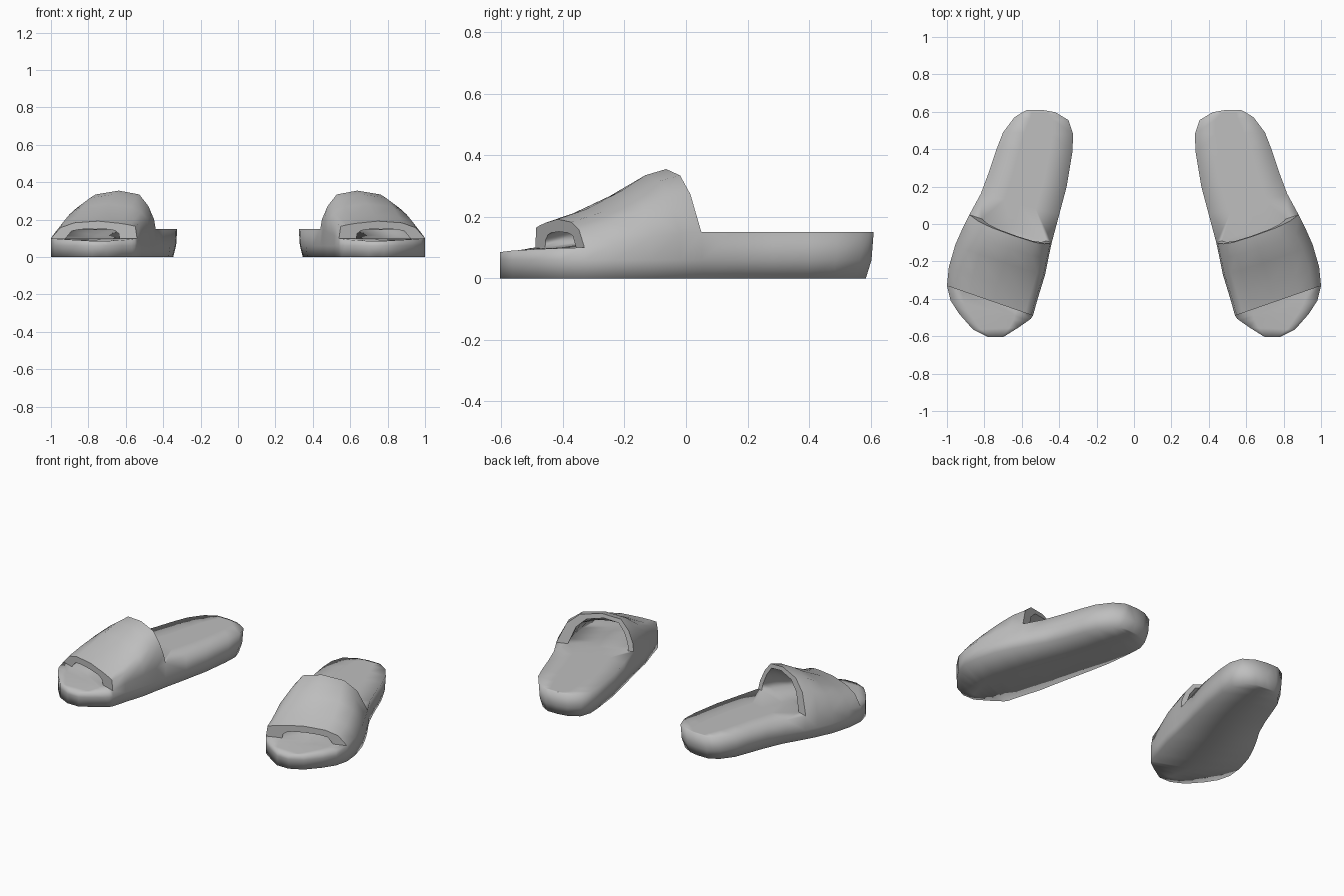
import bpy, bmesh
from mathutils import Vector

cube = bpy.data.objects.get("Cube")
if cube:
    bpy.data.objects.remove(cube, do_unlink=True)

grey = bpy.data.materials.new("plain_grey")
grey.use_nodes = True
grey.diffuse_color = (0.52, 0.52, 0.52, 1)
grey.node_tree.nodes["Principled BSDF"].inputs["Base Color"].default_value = (0.52, 0.52, 0.52, 1)

# Sole stations from toe to heel: inner x, y, outer x, y, footbed height
STATIONS = [
    (.70, -.605, .78, -.605, .085), (.62, -.555, .86, -.565, .09), (.57, -.52, .935, -.48, .095),
    (.552, -.507, .98, -.41, .098), (.54, -.49, 1.0, -.33, .10), (.515, -.40, .99, -.23, .115),
    (.475, -.27, .955, -.11, .135), (.455, -.17, .915, -.02, .147), (.44, -.10, .88, .05, .15),
    (.40, .05, .82, .16, .15), (.36, .20, .775, .28, .15), (.33, .38, .735, .40, .15),
    (.325, .48, .70, .49, .15), (.35, .555, .64, .57, .15), (.42, .597, .60, .595, .15),
    (.49, .61, .57, .61, .15)]
FIRST, LAST = 4, 8                               # stations covered by the strap
PEAK = [.192, .225, .285, .335, .355]            # strap height at those stations
LEAN = [0, 0, -.01, -.03, -.032]                 # forward lean of the strap

# Strap arch: position across, then relative height at the front and the back
ARCH_U = [0, .02, .09, .2, .45, .73, .89, 1]
FRONT_H = [0, .70, .78, .87, 1, .9, .62, 0]
BACK_H = [0, .25, .6, .9, 1, .9, .6, 0]
SLOT_H = [0, .5, .8, .93, 1, .93, .75, 0]
HEEL = Vector((.52, .38, 0))


def mix(a, b, t):
    return a + (b - a) * t


def build_slipper(name, side):
    bm = bmesh.new()

    def vert(p):
        return bm.verts.new((p[0] * side, p[1], p[2]))

    low, top, outer, inner = [], [], [], []
    for i, (xi, yi, xo, yo, z) in enumerate(STATIONS):
        a, b = Vector((xi, yi, z)), Vector((xo, yo, z))
        t = min(max((i - FIRST) / (LAST - FIRST), 0), 1)
        lo, hi = (mix(.2, .07, t), mix(.83, .85, t)) if i <= LAST else (.3, .7)

        # Footbed row
        row = [vert(a.lerp(b, u)) for u in (0, lo, .5, hi, 1)]
        top.append(row)

        # Side walls and underside, drawn in around the heel
        def wall(p, height, inset):
            k = min(max((p.y + .05) / .4, 0), 1) * inset
            q = p.lerp(HEEL, k)
            return vert((q.x, q.y, height))
        low.append([row[0], wall(a, .06, .03), wall(a, 0, .11), wall(a.lerp(b, .5), 0, .11),
                    wall(b, 0, .11), wall(b, .06, .03), row[4]])

        # Strap arches, outside and inside
        if FIRST <= i <= LAST:
            rise, lean = PEAK[i - FIRST] - z, LEAN[i - FIRST]
            out, ins = [row[0]], [row[1]]
            for u, f, k, s in list(zip(ARCH_U, FRONT_H, BACK_H, SLOT_H))[1:-1]:
                h = mix(f, k, t)
                out.append(vert(a.lerp(b, u) + Vector((0, lean * h, rise * h))))
                h = mix(s, k, t) * mix(.56, .87, t)
                ins.append(vert(a.lerp(b, mix(lo, hi, u)) + Vector((0, lean * h, rise * h))))
            outer.append(out + [row[4]])
            inner.append(ins + [row[3]])

    def strip(r, s):
        return [bm.faces.new((r[j], r[j + 1], s[j + 1], s[j])) for j in range(len(r) - 1)]

    # Sole
    for i in range(len(STATIONS) - 1):
        strip(low[i], low[i + 1])
        covered = FIRST <= i < LAST
        strip(top[i][1:4] if covered else top[i], top[i + 1][1:4] if covered else top[i + 1])
    for i in (0, -1):
        bm.faces.new(low[i] + top[i][3:0:-1])

    # Strap skin, lining and the two rims
    for i in range(LAST - FIRST):
        strip(outer[i], outer[i + 1])
        strip(inner[i], inner[i + 1])
    rims = strip(outer[0], inner[0]) + strip(outer[-1], inner[-1])

    bmesh.ops.recalc_face_normals(bm, faces=bm.faces)
    for f in bm.faces:
        f.smooth = True
    # Crisp edges around the openings
    rim_set = set(rims)
    for f in rims:
        for e in f.edges:
            if any(g not in rim_set for g in e.link_faces):
                e.smooth = False

    mesh = bpy.data.meshes.new(name)
    bm.to_mesh(mesh)
    bm.free()
    mesh.materials.append(grey)
    bpy.context.collection.objects.link(bpy.data.objects.new(name, mesh))


build_slipper("left_slipper", 1)
build_slipper("right_slipper", -1)
